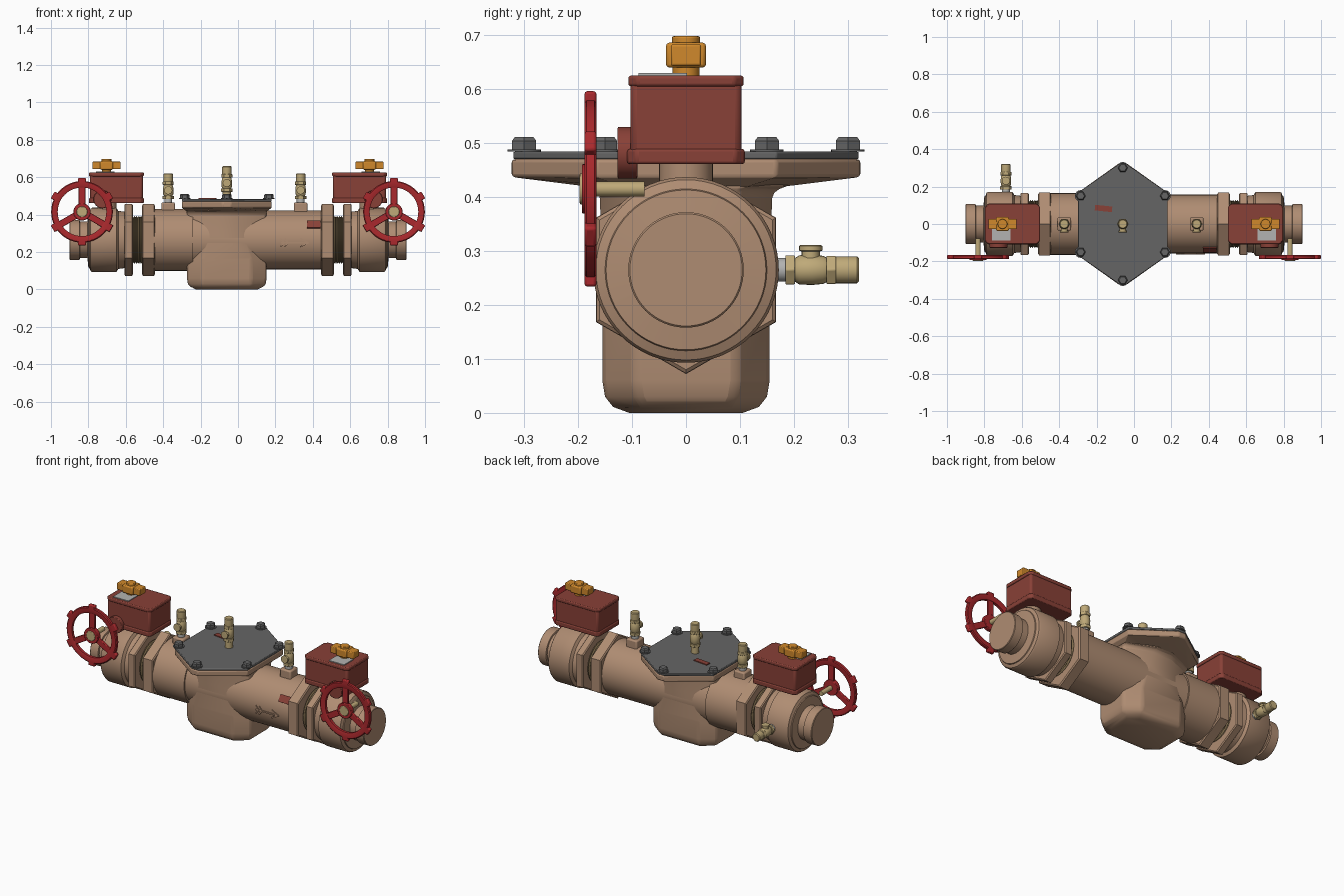
import bpy, bmesh, math
from mathutils import Matrix, Vector

if "Cube" in bpy.data.objects:
    bpy.data.objects.remove(bpy.data.objects["Cube"])

def material(name, rgb):
    m = bpy.data.materials.new(name)
    m.diffuse_color = (*rgb, 1)
    m.use_nodes = True
    m.node_tree.nodes["Principled BSDF"].inputs["Base Color"].default_value = m.diffuse_color
    return m

TAN = material("bronze_tan", (0.43, 0.265, 0.17))
BOX_RED = material("brick_red", (0.25, 0.052, 0.038))
WHEEL_RED = material("bright_red", (0.40, 0.022, 0.026))
ORANGE = material("orange", (0.63, 0.25, 0.025))
GREY = material("dark_grey", (0.13, 0.13, 0.13))
BRASS = material("brass", (0.52, 0.40, 0.19))
SILVER = material("light_grey", (0.45, 0.45, 0.44))
THREAD = material("dark_thread", (0.20, 0.14, 0.07))

T = lambda x, y, z: Matrix.Translation((x, y, z))
R = lambda deg, axis: Matrix.Rotation(math.radians(deg), 4, axis)
ALONG_X = R(90, 'Y')      # local z -> +x
TO_FRONT = R(90, 'X')     # local z -> -y
CZ = 0.265                # height of the pipe axis
BX = -0.06                # middle of the central body

def finish(name, bm, mat, M, bevel=0, seg=2):
    bmesh.ops.recalc_face_normals(bm, faces=bm.faces[:])
    me = bpy.data.meshes.new(name)
    bm.to_mesh(me)
    bm.free()
    me.transform(M)
    me.materials.append(mat)
    ob = bpy.data.objects.new(name, me)
    bpy.context.collection.objects.link(ob)
    if bevel:
        b = ob.modifiers.new("bevel", 'BEVEL')
        b.width, b.segments = bevel, seg
        b.limit_method, b.angle_limit = 'ANGLE', math.radians(35)
    bpy.ops.object.select_all(action='DESELECT')
    ob.select_set(True)
    bpy.context.view_layer.objects.active = ob
    bpy.ops.object.shade_smooth_by_angle(angle=math.radians(32))
    return ob

def loft(name, sections, mat, M=Matrix(), bevel=0, closed=False):
    """Skin a stack of equal-length rings of points."""
    bm = bmesh.new()
    rings = [[bm.verts.new(p) for p in s] for s in sections]
    n = len(rings[0])
    pairs = list(zip(rings, rings[1:]))
    if closed:
        pairs.append((rings[-1], rings[0]))
    else:
        bm.faces.new(rings[0])
        bm.faces.new(rings[-1])
    for a, b in pairs:
        for i in range(n):
            j = (i + 1) % n
            bm.faces.new((a[i], a[j], b[j], b[i]))
    return finish(name, bm, mat, M, bevel)

def lathe(name, profile, mat, M, sides=48, closed=False, bevel=0):
    """Turn (radius, height) points about local z."""
    rings = [[(r * math.cos(2 * math.pi * i / sides), r * math.sin(2 * math.pi * i / sides), h)
              for i in range(sides)] for r, h in profile]
    return loft(name, rings, mat, M, bevel, closed)

def rod(name, r, h0, h1, mat, M, sides=24, bevel=0):
    return lathe(name, [(r, h0), (r, h1)], mat, M, sides, bevel=bevel)

def box(name, size, mat, M, bevel=0):
    bm = bmesh.new()
    bmesh.ops.create_cube(bm, size=1, matrix=Matrix.Diagonal((*size, 1)))
    return finish(name, bm, mat, M, bevel)

def octagon(hx, hy, a, b, z):
    return [(hx, -b, z), (hx, b, z), (a, hy, z), (-a, hy, z),
            (-hx, b, z), (-hx, -b, z), (-a, -hy, z), (a, -hy, z)]

def test_cock(name, M):
    """Small ball valve standing on local z, its stem towards local -y."""
    rod(name + "_base_nut", 0.031, 0, 0.018, BRASS, M, 6, 0.002)
    lathe(name + "_body", [(0.022, 0.018), (0.027, 0.026), (0.028, 0.05), (0.026, 0.07),
                           (0.022, 0.078), (0.025, 0.095), (0.025, 0.133), (0.021, 0.137)], BRASS, M, 24)
    rod(name + "_collar", 0.030, 0.076, 0.094, BRASS, M, 6, 0.002)
    S = M @ T(0, 0, 0.047) @ TO_FRONT
    lathe(name + "_stem", [(0.017, 0), (0.017, 0.034), (0.022, 0.036), (0.022, 0.044), (0.019, 0.046)],
          BRASS, S, 16)

# Main pipe and central body
rod("main_pipe", 0.157, -0.46, 0.45, TAN, T(0, 0, CZ) @ ALONG_X, 64)
rod("inlet_pipe_sleeve", 0.165, -0.46, -0.24, TAN, T(0, 0, CZ) @ ALONG_X, 64)
loft("central_body", [octagon(0.165, 0.105, 0.11, 0.065, 0), octagon(0.195, 0.135, 0.125, 0.08, 0.011),
                      octagon(0.208, 0.150, 0.13, 0.09, 0.03), octagon(0.213, 0.155, 0.13, 0.095, 0.06),
                      octagon(0.213, 0.155, 0.13, 0.095, 0.16), octagon(0.213, 0.157, 0.08, 0.095, 0.32),
                      octagon(0.213, 0.160, 0.06, 0.10, 0.41), octagon(0.222, 0.20, 0.04, 0.12, 0.425)],
     TAN, T(BX, 0, 0), 0.012)
loft("body_flange", [octagon(0.215, 0.17, 0.03, 0.11, 0.418), octagon(0.24, 0.323, 0.022, 0.168, 0.437),
                     octagon(0.24, 0.323, 0.022, 0.168, 0.47)], TAN, T(BX, 0, 0), 0.006)
loft("cover_plate", [octagon(0.24, 0.32, 0.022, 0.168, 0.47), octagon(0.24, 0.32, 0.022, 0.168, 0.484)],
     GREY, T(BX, 0, 0), 0.003)

# Cover bolts
for i, (dx, y) in enumerate([(0, 0.30), (0, -0.30), (0.225, 0.15), (0.225, -0.15), (-0.225, 0.15), (-0.225, -0.15)]):
    M = T(BX + dx, y, 0.484)
    rod(f"bolt_washer_{i}", 0.031, 0, 0.004, GREY, M)
    lathe(f"bolt_head_{i}", [(0.026, 0.003), (0.026, 0.02), (0.02, 0.027)], GREY, M, 6)

# Test cocks on top, on the cover and at the back of the inlet valve
for name, x in (("inlet", -0.373), ("outlet", 0.335)):
    box(name + "_cock_boss", (0.072, 0.072, 0.09), TAN, T(x, 0, 0.42), 0.007)
    test_cock(name + "_cock", T(x, 0, 0.463) @ T(0, 0, 0.02))
    rod(name + "_cock_nipple", 0.021, 0.45, 0.49, SILVER, T(x, 0, 0))
rod("cover_cock_nipple", 0.022, 0.48, 0.53, BRASS, T(BX, 0, 0))
test_cock("cover_cock", T(BX, 0, 0.522))
BACK = T(-0.685, 0.184, CZ) @ R(-90, 'X')
rod("back_cock_nipple", 0.022, -0.03, 0.005, SILVER, BACK)
# local -y already points up here
test_cock("back_cock", BACK)

# Shut-off valves at both ends
for side, s in (("inlet", -1), ("outlet", 1)):
    A = T(0, 0, CZ) @ ALONG_X
    P = lambda pts: [(r, s * x) for r, x in pts]
    lathe(side + "_union_nut", P([(0.185, 0.445), (0.193, 0.45), (0.193, 0.507), (0.185, 0.512)]), TAN, A, 6)
    lathe(side + "_valve_hex", P([(0.185, 0.562), (0.192, 0.567), (0.192, 0.603), (0.185, 0.608)]), TAN, A, 6)
    threads = []
    for k in range(6):
        x = 0.50 + 0.012 * k
        threads += [(0.120, x), (0.128, x + 0.006)]
    lathe(side + "_thread", P(threads), THREAD, A, 48)
    lathe(side + "_valve_body", P([(0.150, 0.60), (0.155, 0.64), (0.172, 0.65), (0.172, 0.78),
                                   (0.167, 0.788), (0.150, 0.795), (0.148, 0.80), (0.098, 0.805),
                                   (0.098, 0.845), (0.107, 0.847), (0.107, 0.898), (0.104, 0.901)]), TAN, A, 64)

    # Gear box with lips at top and bottom
    bx = s * 0.65
    rod(side + "_valve_neck", 0.05, 0.40, 0.47, TAN, T(s * 0.70, 0, 0), 32)
    box(side + "_gear_box", (0.282, 0.206, 0.15), BOX_RED, T(bx, 0, 0.54), 0.012)
    for part, z, h in (("foot", 0.475, 0.028), ("lid", 0.615, 0.02)):
        w = 0.107 if part == "lid" else 0.109
        loft(f"{side}_gear_box_{part}", [octagon(0.147, w, 0.13, w - 0.017, z - h / 2),
                                         octagon(0.147, w, 0.13, w - 0.017, z + h / 2)], BOX_RED, T(bx, 0, 0), 0.005)
    rod(side + "_gear_boss", 0.048, 0.09, 0.127, BOX_RED, T(s * 0.725, 0, 0.482) @ TO_FRONT, 32, 0.003)
    box(side + "_name_plate", (0.10, 0.09, 0.006), SILVER, T(s * 0.71, -0.043, 0.627))

    # Position indicator
    I = T(s * 0.703, 0, 0)
    rod(side + "_indicator_post", 0.025, 0.62, 0.645, ORANGE, I)
    box(side + "_indicator_bar", (0.152, 0.056, 0.04), ORANGE, I @ T(0, 0, 0.663), 0.004)
    box(side + "_indicator_hub", (0.068, 0.074, 0.046), ORANGE, I @ T(0, 0, 0.663), 0.006)
    rod(side + "_indicator_cap", 0.026, 0.68, 0.698, ORANGE, I, 24, 0.003)

    # Handwheel
    W = T(s * 0.834, -0.177, 0.415)
    lathe(side + "_wheel_rim", [(0.130, -0.008), (0.136, -0.011), (0.160, -0.011), (0.165, -0.007),
                                (0.165, 0.007), (0.160, 0.011), (0.136, 0.011), (0.130, 0.008)],
          WHEEL_RED, W @ TO_FRONT, 48, True)
    for k in range(6):
        box(f"{side}_wheel_lug_{k}", (0.042, 0.022, 0.03), WHEEL_RED,
            W @ R(60 * k, 'Y') @ T(0, 0, 0.166), 0.005)
    for k in range(3):
        box(f"{side}_wheel_spoke_{k}", (0.036, 0.014, 0.115), WHEEL_RED,
            W @ R(120 * k, 'Y') @ T(0, 0, 0.08), 0.003)
    rod(side + "_wheel_hub", 0.046, -0.011, 0.016, WHEEL_RED, W @ TO_FRONT, 32, 0.003)
    rod(side + "_wheel_shaft", 0.014, -0.10, 0.012, BRASS, W @ TO_FRONT)
    rod(side + "_wheel_nut", 0.029, 0.010, 0.020, BRASS, W @ TO_FRONT, 24, 0.003)

# Tags and flow arrow
box("cover_tag", (0.092, 0.03, 0.006), BOX_RED, T(-0.163, 0.083, 0.486) @ R(-6, 'Z'))
box("pipe_tag", (0.07, 0.009, 0.043), BOX_RED, T(0.405, -0.136, 0.347) @ R(-32, 'X'))
box("arrow_shaft", (0.14, 0.009, 0.008), TAN, T(0.30, -0.158, 0.25))
for k, sgn in enumerate((-1, 1)):
    box(f"arrow_head_{k}", (0.05, 0.009, 0.008), TAN, T(0.355, -0.158, 0.25 + sgn * 0.011) @ R(sgn * 27, 'Y'))
    for j in range(2):
        box(f"arrow_feather_{k}_{j}", (0.03, 0.009, 0.007), TAN,
            T(0.237 + 0.022 * j, -0.158, 0.25 + sgn * 0.011) @ R(sgn * 50, 'Y'))
